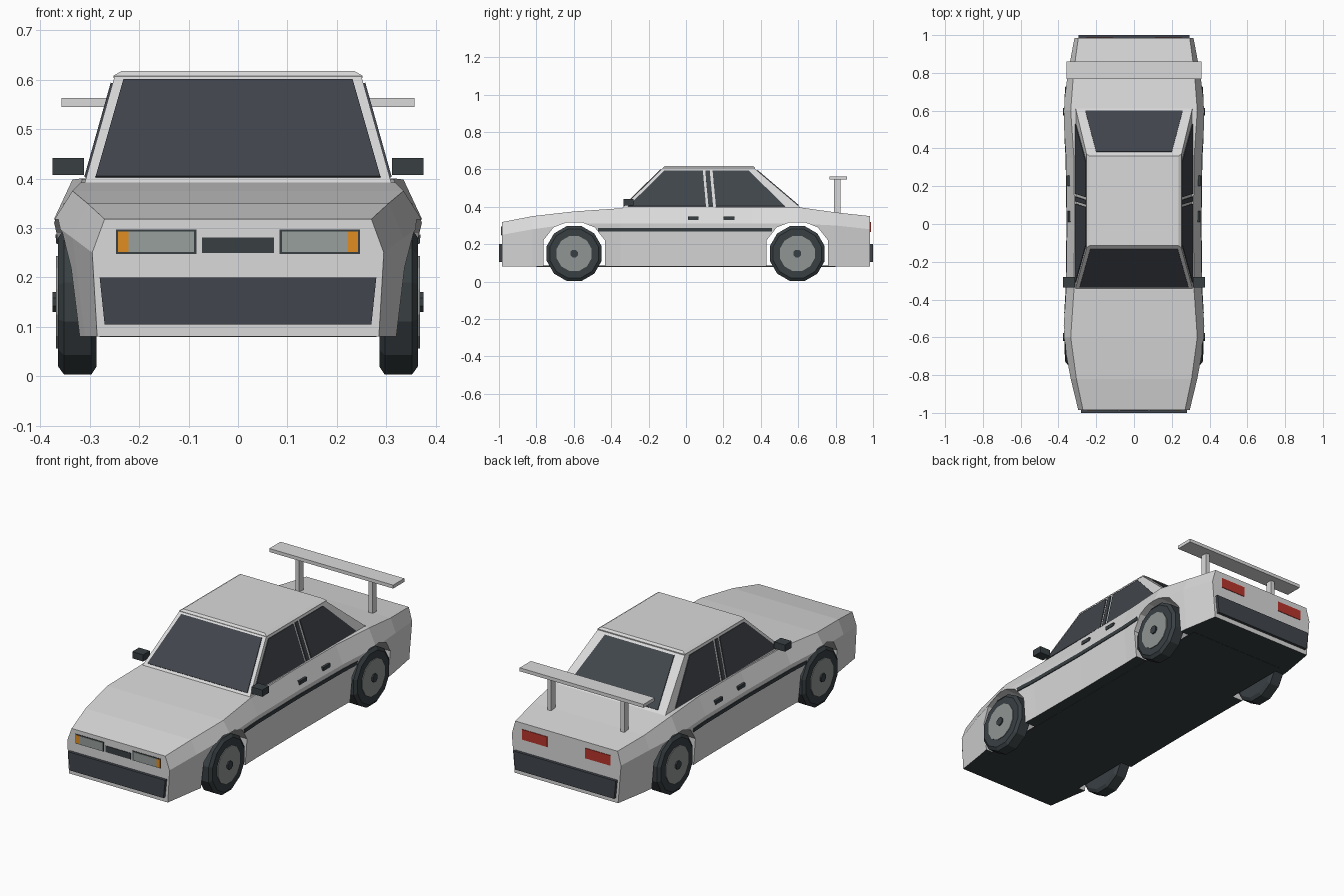
import bpy, bmesh, math
from mathutils import Vector

if "Cube" in bpy.data.objects:
    bpy.data.objects.remove(bpy.data.objects["Cube"], do_unlink=True)


def material(name, r, g, b):
    m = bpy.data.materials.new(name)
    m.use_nodes = True
    m.diffuse_color = (r, g, b, 1)
    m.node_tree.nodes["Principled BSDF"].inputs["Base Color"].default_value = (r, g, b, 1)
    return m


PAINT = material("light grey paint", .70, .70, .70)
GLASS = material("dark glass", .052, .06, .072)
TRIM = material("black trim", .04, .05, .055)
LENS = material("headlight lens", .31, .35, .34)
METAL = material("wheel metal", .28, .30, .29)
AMBER = material("amber", .75, .27, .015)
RED = material("red lamp", .48, .035, .025)


def finish(name, bm, mat, mirror=False):
    bmesh.ops.recalc_face_normals(bm, faces=bm.faces[:])
    mesh = bpy.data.meshes.new(name)
    bm.to_mesh(mesh)
    bm.free()
    mesh.materials.append(mat)
    obj = bpy.data.objects.new(name, mesh)
    bpy.context.collection.objects.link(obj)
    if mirror:
        obj.modifiers.new("mirror", 'MIRROR')
    return obj


def loft(name, rings, mat, mirror=False):
    """Skin a row of equal rings and cap both ends."""
    bm = bmesh.new()
    rows = [[bm.verts.new(p) for p in ring] for ring in rings]
    n = len(rows[0])
    for a, b in zip(rows, rows[1:]):
        for i in range(n):
            j = (i + 1) % n
            bm.faces.new((a[i], a[j], b[j], b[i]))
    bm.faces.new(rows[0])
    bm.faces.new(rows[-1][::-1])
    return finish(name, bm, mat, mirror)


def panel(name, pts, push, mat, mirror=False):
    """Thin plate: an outline pushed along a vector, sunk a little behind."""
    v = Vector(push)
    return loft(name, [[Vector(p) - v * .5 for p in pts], [Vector(p) + v for p in pts]], mat, mirror)


def box(name, x, y, z, mat, mirror=False):
    rings = [[(x[0], y[0], h), (x[1], y[0], h), (x[1], y[1], h), (x[0], y[1], h)] for h in z]
    return loft(name, rings, mat, mirror)


# Body sections: y, sill half width, waist half width, waist z, shoulder half width, shoulder z
SECTIONS = [
    (-.985, .285, .295, .25, .270, .318),
    (-.82, .31, .335, .28, .305, .350),
    (-.60, .35, .376, .31, .335, .375),
    (-.35, .342, .360, .31, .318, .392),
    (0, .340, .355, .31, .315, .398),
    (.35, .342, .360, .31, .318, .400),
    (.60, .35, .376, .31, .335, .398),
    (.80, .33, .350, .30, .320, .370),
    (.985, .298, .315, .28, .295, .350),
]


def side_x(y, z):
    """Half width of the body side at a point."""
    for a, b in zip(SECTIONS, SECTIONS[1:]):
        if a[0] <= y <= b[0]:
            t = (y - a[0]) / (b[0] - a[0])
            _, sill, waist, wz, top, tz = [p + (q - p) * t for p, q in zip(a, b)]
            if z < wz:
                return sill + (waist - sill) * (z - .08) / (wz - .08)
            return waist + (top - waist) * (z - wz) / (tz - wz)


rings = []
for y, sill, waist, wz, top, tz in SECTIONS:
    half = [(sill, .08), (waist, wz), (top, tz)]
    rings.append([(x, y, z) for x, z in half] + [(-x, y, z) for x, z in half[::-1]])
body = loft("body", rings, PAINT)
body.data.materials.append(TRIM)

# Wheel arches cut through the body
WHEELS = (-.598, .595)
ARCH = [(.165, 0), (.165, .22), (.11, .29), (.04, .317)]
for cy in WHEELS:
    outline = [(cy + a, z) for a, z in ARCH] + [(cy - a, z) for a, z in ARCH[::-1]]
    cutter = loft("arch_cutter", [[(x, y, z) for y, z in outline] for x in (-.5, .5)], PAINT)
    cutter.hide_render = True
    cut = body.modifiers.new("arch", 'BOOLEAN')
    cut.operation = 'DIFFERENCE'
    cut.solver = 'EXACT'
    cut.object = cutter
    bpy.context.view_layer.objects.active = body
    bpy.ops.object.modifier_apply(modifier=cut.name)
    bpy.data.objects.remove(cutter, do_unlink=True)
for f in body.data.polygons:
    f.material_index = 1 if f.normal.z < -.9 and f.center.z < .1 else 0
box("floor_pan", (-.28, .28), (-.8, .8), (.079, .085), TRIM)

# Cabin
LOW, HIGH = .385, .606
RISE = HIGH - LOW


def level(z, low, high):
    return low + (high - low) * (z - LOW) / RISE


def cab_x(z):
    return level(z, .312, .25)


def front_y(z):
    return level(z, -.35, -.125)


def rear_y(z):
    return level(z, .625, .365)


loft("cabin", [[(-cab_x(z), front_y(z), z), (cab_x(z), front_y(z), z),
                (cab_x(z), rear_y(z), z), (-cab_x(z), rear_y(z), z)] for z in (LOW, HIGH)], PAINT)
loft("roof", [[(-x, a, z), (x, a, z), (x, b, z), (-x, b, z)]
              for x, a, b, z in ((.252, -.125, .37, .603), (.252, -.125, .37, .608), (.235, -.115, .36, .618))], PAINT)

# Windows
G0, G1 = .402, .598
panel("windshield", [(s * x, front_y(z), z) for s, x, z in
                     ((-1, .288, G0), (1, .288, G0), (1, .232, G1), (-1, .232, G1))],
      (0, -.003, .003), GLASS)
panel("rear_window", [(s * x, rear_y(z), z) for s, x, z in
                      ((-1, .258, G0 + .005), (1, .258, G0 + .005), (1, .2, G1 - .005), (-1, .2, G1 - .005))],
      (0, .003, .003), GLASS)
for name, low, high in (("front_side_window", (-.31, .107), (-.115, .09)),
                        ("door_pillar", (.12, .145), (.103, .127)),
                        ("rear_side_window", (.16, .53), (.142, .335))):
    outline = [(low[0], G0), (low[1], G0), (high[1], G1 - .005), (high[0], G1 - .005)]
    panel(name, [(cab_x(z), y, z) for y, z in outline], (.004, 0, .001), GLASS, True)

# Side trim
ys = (-.47, -.35, 0, .35, .46)
loft("side_stripe", [[(side_x(y, z) + d, y, z) for d, z in
                      ((-.004, .268), (.004, .268), (.004, .287), (-.004, .287))] for y in ys], TRIM, True)
for name, y in (("front_handle", .01), ("rear_handle", .2)):
    x = side_x(y, .34)
    box(name, (x - .01, x + .009), (y, y + .058), (.33, .349), TRIM, True)
box("mirror", (.312, .375), (-.335, -.28), (.407, .442), TRIM, True)


# Nose and tail
def end_plate(name, x0, x1, z0, z1, side, depth, mat, mirror=True):
    y = side * .985
    panel(name, [(x0, y, z0), (x1, y, z0), (x1, y, z1), (x0, y, z1)], (0, side * depth, 0), mat, mirror)


end_plate("headlight_frame", .084, .247, .247, .297, -1, .002, TRIM)
end_plate("headlight", .089, .222, .251, .293, -1, .004, LENS)
end_plate("turn_signal", .222, .243, .251, .293, -1, .004, AMBER)
end_plate("grille", -.073, .073, .249, .281, -1, .003, TRIM, False)
end_plate("tail_light", .11, .255, .265, .318, 1, .003, RED)
for name, side, w in (("front_bumper", -1, .28), ("rear_bumper", 1, .295)):
    outline = [(-w + .01, .105), (w - .01, .105), (w, .2), (-w, .2)]
    panel(name, [(x, side * .985, z) for x, z in outline], (0, side * .015, 0), GLASS)

# Rear wing
box("wing", (-.357, .357), (.768, .86), (.545, .563), PAINT)
box("wing_post", (.2, .222), (.79, .825), (.355, .55), PAINT, True)


# Wheels
def disc(name, cy, profile, sides, mat):
    rings = [[(x, cy + r * math.cos(a), .15 + r * math.sin(a))
              for a in (math.tau * (i + .5) / sides for i in range(sides))] for x, r in profile]
    loft(name, rings, mat, True)


for label, cy in zip(("front", "rear"), WHEELS):
    disc(label + "_tyre", cy, ((.286, .135), (.297, .152), (.352, .152), (.364, .135)), 12, TRIM)
    disc(label + "_wheel_disc", cy, ((.35, .097), (.368, .097)), 12, METAL)
    disc(label + "_hub", cy, ((.36, .022), (.375, .022)), 8, TRIM)
